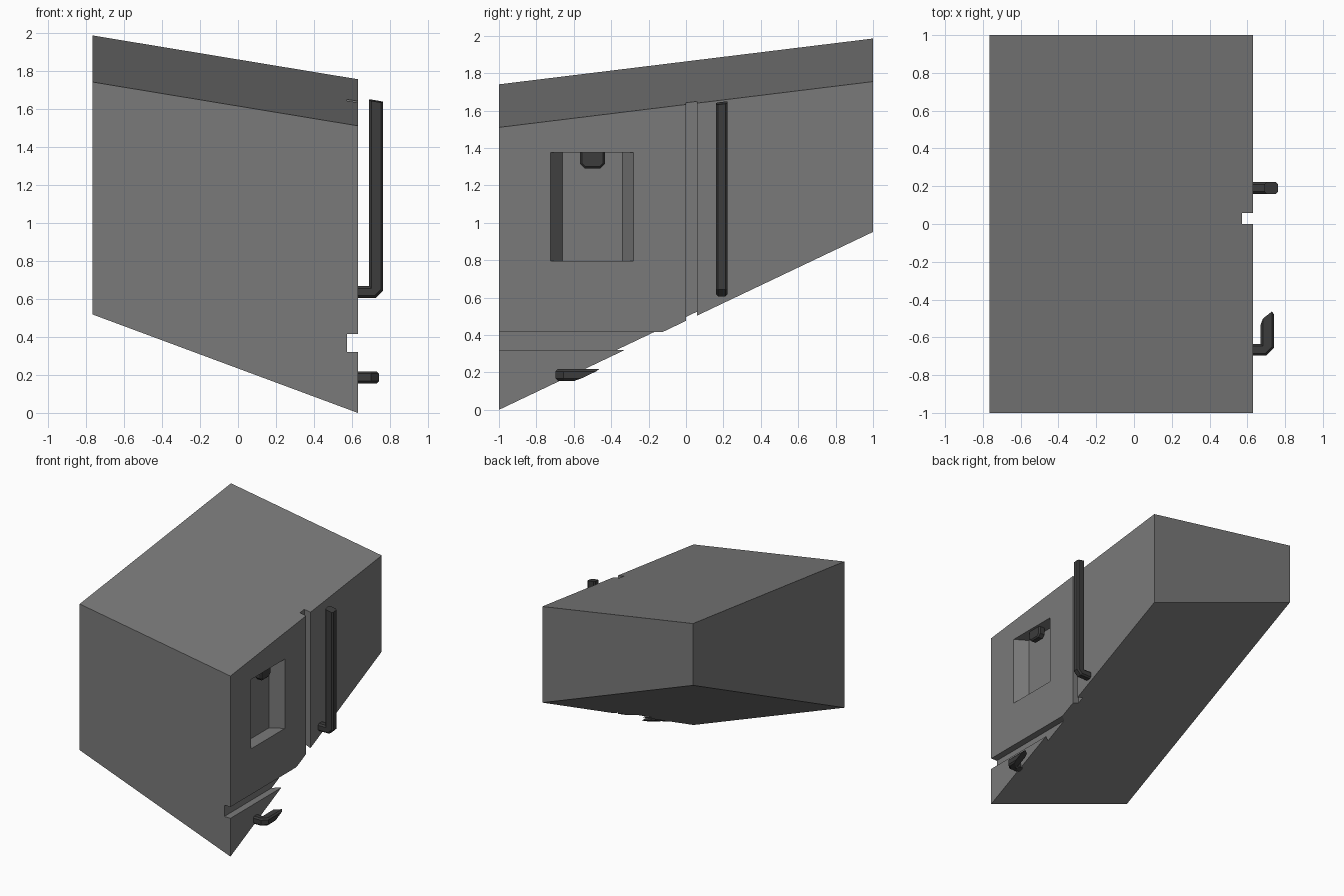
import bpy, bmesh
from mathutils import Vector

if "Cube" in bpy.data.objects:
    bpy.data.objects.remove(bpy.data.objects["Cube"])

# Sloping top and bottom planes that trim every part
def top_z(x, y):
    return 1.51 - 0.165 * (x - 0.63) + 0.1225 * (y + 1)

def bottom_z(x, y):
    return -0.371 * (x - 0.63) + 0.4755 * (y + 1)

TOP_NORMAL = Vector((0.165, -0.1225, 1))
BOTTOM_NORMAL = Vector((-0.371, 0.4755, -1))
AXES = {"x": lambda a, b, d: (d, a, b),
        "y": lambda a, b, d: (a, d, b),
        "z": lambda a, b, d: (a, b, d)}

def material(name, value):
    mat = bpy.data.materials.new(name)
    mat.diffuse_color = (value, value, value, 1)
    mat.use_nodes = True
    mat.node_tree.nodes["Principled BSDF"].inputs["Base Color"].default_value = mat.diffuse_color
    return mat

panel_grey = material("panel_grey", 0.195)
rail_black = material("rail_black", 0.045)

def add_object(name, bm, mat=None):
    bmesh.ops.recalc_face_normals(bm, faces=bm.faces)
    mesh = bpy.data.meshes.new(name)
    bm.to_mesh(mesh)
    bm.free()
    obj = bpy.data.objects.new(name, mesh)
    bpy.context.collection.objects.link(obj)
    if mat:
        mesh.materials.append(mat)
    return obj

def prism(axis, points, start, end):
    """Extrude a 2D profile along one axis."""
    bm = bmesh.new()
    place = AXES[axis]
    face = bm.faces.new([bm.verts.new(place(a, b, start)) for a, b in points])
    ext = bmesh.ops.extrude_face_region(bm, geom=[face])
    move = Vector(place(0, 0, end - start))
    bmesh.ops.translate(bm, vec=move, verts=[v for v in ext["geom"] if isinstance(v, bmesh.types.BMVert)])
    bmesh.ops.recalc_face_normals(bm, faces=bm.faces)
    return bm

def rect(a0, a1, b0, b1):
    return [(a0, b0), (a1, b0), (a1, b1), (a0, b1)]

def soften(bm, axis, width):
    """Chamfer the profile outline, leaving edges along the extrusion sharp."""
    i = "xyz".index(axis)
    edges = [e for e in bm.edges if abs(e.verts[0].co[i] - e.verts[1].co[i]) < 1e-4]
    bmesh.ops.bevel(bm, geom=edges, offset=width, segments=1, profile=0.5, affect="EDGES")

def trim(bm, co, normal):
    """Cut away what lies beyond a plane and cap the cut."""
    cut = bmesh.ops.bisect_plane(bm, geom=bm.verts[:] + bm.edges[:] + bm.faces[:],
                                 plane_co=co, plane_no=normal, clear_outer=True)
    edges = [e for e in cut["geom_cut"] if isinstance(e, bmesh.types.BMEdge)]
    if edges:
        bmesh.ops.edgenet_fill(bm, edges=edges)

# Body block with slanted top and bottom
bm = prism("z", rect(-0.765, 0.63, -1, 1), 0, 1)
for v in bm.verts:
    v.co.z = (top_z if v.co.z > 0.5 else bottom_z)(v.co.x, v.co.y)
body = add_object("body", bm, panel_grey)

# Grooves and tapered window recess in the right face
cutters = {
    "vertical_groove_cutter": prism("z", rect(0.573, 0.8, 0, 0.058), 0.2, 2.2),
    "horizontal_groove_cutter": prism("y", rect(0.573, 0.8, 0.32, 0.415), -1.2, -0.02),
    "recess_cutter": prism("z", [(0.7, -0.725), (0.7, -0.28), (0.63, -0.28), (0.525, -0.34),
                                 (0.525, -0.66), (0.63, -0.725)], 0.797, 1.377),
}
for name, cbm in cutters.items():
    cutter = add_object(name, cbm, panel_grey)
    cutter.hide_render = True
    cutter.display_type = "WIRE"
    mod = body.modifiers.new(name, "BOOLEAN")
    mod.operation = "DIFFERENCE"
    mod.solver = "EXACT"
    mod.object = cutter

# Upright rail: foot on the wall, then a bar rising to the top plane
bm = prism("y", [(0.6, 0.605), (0.725, 0.605), (0.763, 0.643), (0.763, 2), (0.69, 2),
                 (0.69, 0.667), (0.6, 0.667)], 0.16, 0.222)
soften(bm, "y", 0.012)
trim(bm, Vector((0.63, -1, top_z(0.63, -1))), TOP_NORMAL)
add_object("upright_rail", bm, rail_black)

# Low rail: same shape lying flat, trimmed by the bottom plane
bm = prism("z", [(0.6, -0.697), (0.7, -0.697), (0.742, -0.655), (0.742, 0), (0.67, 0),
                 (0.67, -0.635), (0.6, -0.635)], 0.155, 0.218)
soften(bm, "z", 0.012)
trim(bm, Vector((0.63, -1, 0)), BOTTOM_NORMAL)
add_object("low_rail", bm, rail_black)

# Small catch hanging inside the recess
bm = prism("x", [(-0.567, 1.39), (-0.567, 1.315), (-0.542, 1.29), (-0.458, 1.29),
                 (-0.433, 1.315), (-0.433, 1.39)], 0.55, 0.61)
soften(bm, "x", 0.01)
add_object("recess_catch", bm, rail_black)
